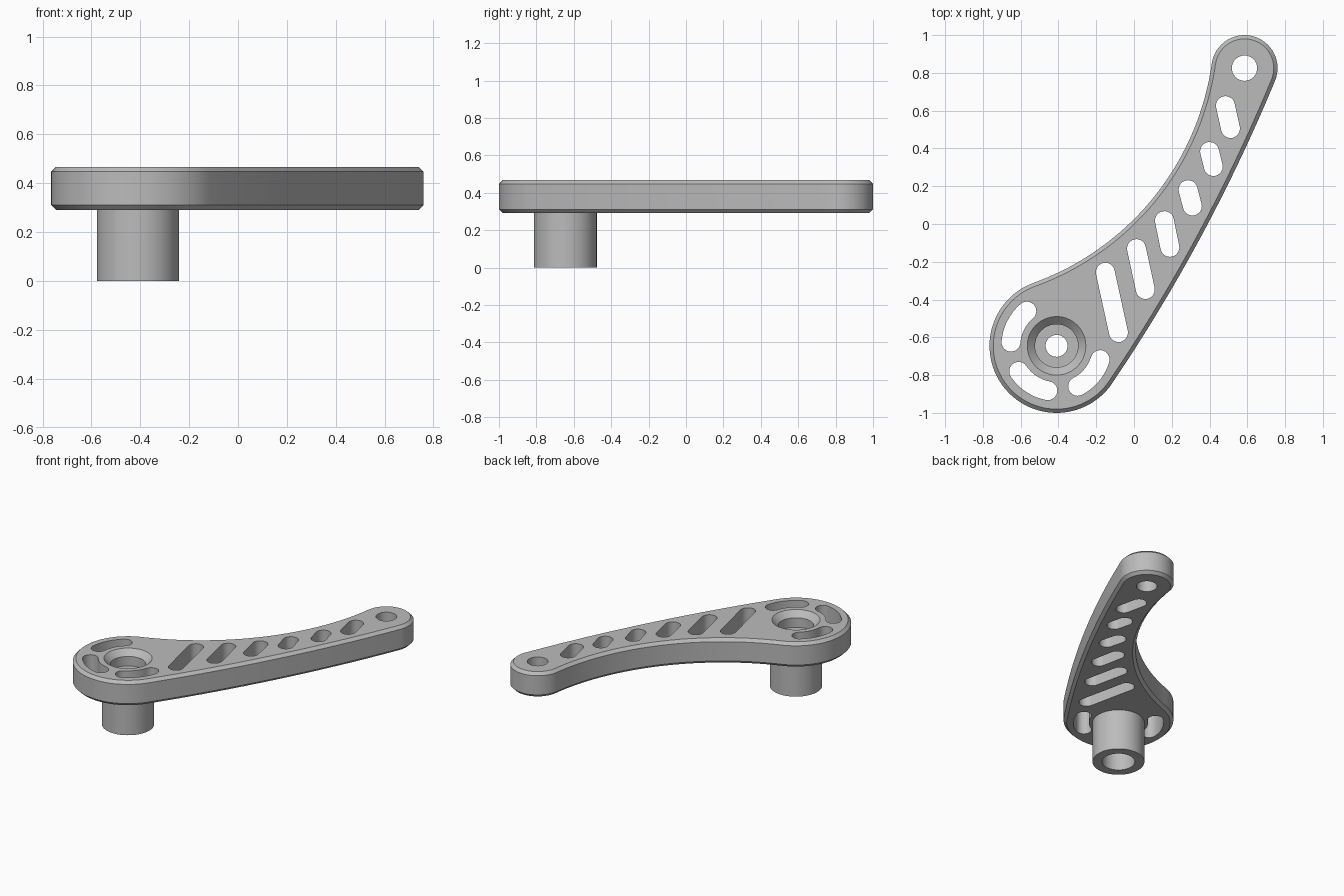
import bpy, bmesh
from math import sin, cos, atan2, sqrt, pi, radians, tau
from mathutils import Vector

cube = bpy.data.objects.get("Cube")
if cube:
    bpy.data.objects.remove(cube)

BIG, SMALL = Vector((-0.41, -0.645)), Vector((0.585, 0.825))
R_BIG, R_SMALL = 0.355, 0.175
R_INNER, R_OUTER = 1.45, 9.0          # concave and bulging side arcs
BOTTOM, TOP, CHAMFER = 0.291, 0.467, 0.02

grey = bpy.data.materials.new("satin grey")
grey.use_nodes = True
grey.diffuse_color = (0.5, 0.5, 0.5, 1)
grey.node_tree.nodes["Principled BSDF"].inputs["Base Color"].default_value = (0.5, 0.5, 0.5, 1)


def arc(c, r, a0, a1, n):
    """Points on an arc, from angle a0 to a1."""
    return [c + r * Vector((cos(a), sin(a)))
            for a in (a0 + (a1 - a0) * i / n for i in range(n + 1))]


def angle(a, b):
    return atan2(b.y - a.y, b.x - a.x)


def make_object(name, bm):
    bmesh.ops.recalc_face_normals(bm, faces=bm.faces)
    mesh = bpy.data.meshes.new(name)
    bm.to_mesh(mesh)
    bm.free()
    mesh.materials.append(grey)
    obj = bpy.data.objects.new(name, mesh)
    bpy.context.collection.objects.link(obj)
    return obj


def add_prism(bm, layers):
    """Stack outlines given as (z, points), closed at both ends."""
    rings = [[bm.verts.new((p.x, p.y, z)) for p in pts] for z, pts in layers]
    for lo, hi in zip(rings, rings[1:]):
        for i in range(len(lo)):
            bm.faces.new((lo[i - 1], lo[i], hi[i], hi[i - 1]))
    bm.faces.new(rings[0][::-1])
    bm.faces.new(rings[-1])


def side_centre(a, b):
    """Centre left of the arm, at distance a and b from the two end circles."""
    d = (SMALL - BIG).length
    u = (SMALL - BIG) / d
    along = (a * a - b * b + d * d) / (2 * d)
    return BIG + u * along + Vector((-u.y, u.x)) * sqrt(a * a - along * along)


def arm_outline(inset):
    """Two end circles joined by tangent arcs, counterclockwise."""
    inner = side_centre(R_INNER + R_BIG, R_INNER + R_SMALL)
    outer = side_centre(R_OUTER - R_BIG, R_OUTER - R_SMALL)
    o0, o1 = angle(outer, BIG), angle(outer, SMALL)
    i0, i1 = angle(inner, BIG), angle(inner, SMALL)
    return (arc(outer, R_OUTER - inset, o0, o1, 24)[:-1]
            + arc(SMALL, R_SMALL - inset, o1, i1 + pi, 32)[:-1]
            + arc(inner, R_INNER + inset, i1, i0, 40)[:-1]
            + arc(BIG, R_BIG - inset, i0 + pi, o0 + tau, 56)[:-1])


def slot_outline(path, r):
    """Rounded slot of half width r along a path."""
    tangents = [(path[min(i + 1, len(path) - 1)] - path[max(i - 1, 0)]).normalized()
                for i in range(len(path))]
    right = [p + r * Vector((t.y, -t.x)) for p, t in zip(path, tangents)]
    left = [p - r * Vector((t.y, -t.x)) for p, t in zip(path, tangents)]
    end = atan2(tangents[-1].y, tangents[-1].x)
    start = atan2(tangents[0].y, tangents[0].x)
    return (right[:-1] + arc(path[-1], r, end - pi / 2, end + pi / 2, 12)
            + left[-2:0:-1] + arc(path[0], r, start + pi / 2, start + 1.5 * pi, 12)[:-1])


# Chamfered arm plate
bm = bmesh.new()
full, small = arm_outline(0), arm_outline(CHAMFER)
add_prism(bm, [(BOTTOM, small), (BOTTOM + CHAMFER, full),
               (TOP - CHAMFER, full), (TOP, small)])
arm = make_object("arm_plate", bm)

# Openings: slanted slots, curved slots round the hub, end hole, hub seat
slots = [((-0.152, -0.255), (-0.082, -0.575)), ((0.013, -0.13), (0.06, -0.347)),
         ((0.161, 0.018), (0.19, -0.124)), ((0.286, 0.182), (0.309, 0.095)),
         ((0.40, 0.384), (0.42, 0.304)), ((0.484, 0.627), (0.511, 0.505))]
outlines = [slot_outline([Vector(a), Vector(b)], 0.05) for a, b in slots]
for k in range(3):
    a = radians(130.5 + 83.5 * k)
    outlines.append(slot_outline(arc(BIG, 0.242, a, a + radians(45), 14), 0.05))
outlines.append(arc(SMALL, 0.067, 0, tau, 40)[:-1])
outlines.append(arc(BIG, 0.155, 0, tau, 64)[:-1])
bm = bmesh.new()
for pts in outlines:
    add_prism(bm, [(BOTTOM - 0.1, pts), (TOP + 0.1, pts)])
cutter = make_object("opening_cutter", bm)
cutter.hide_render = True

cut = arm.modifiers.new("openings", "BOOLEAN")
cut.operation, cut.solver, cut.object = "DIFFERENCE", "EXACT", cutter
bpy.context.view_layer.objects.active = arm
bpy.ops.object.modifier_apply(modifier=cut.name)
bpy.data.objects.remove(cutter)

# Turned hub: countersunk seat above, wide bore below
profile = [(0.155, TOP), (0.114, TOP - 0.04), (0.114, 0.36), (0.058, 0.36),
           (0.058, 0.29), (0.106, 0.29), (0.106, 0), (0.168, 0),
           (0.168, BOTTOM + 0.005), (0.155, BOTTOM + 0.005)]
bm = bmesh.new()
N = 64
rings = [[bm.verts.new((p.x, p.y, z)) for p in arc(BIG, r, 0, tau, N)[:-1]]
         for r, z in profile]
for j in range(len(rings)):
    for i in range(N):
        bm.faces.new((rings[j - 1][i - 1], rings[j - 1][i], rings[j][i], rings[j][i - 1]))
hub = make_object("hub", bm)

# Smooth round walls, crisp edges
for obj in (arm, hub):
    bpy.ops.object.select_all(action="DESELECT")
    obj.select_set(True)
    bpy.context.view_layer.objects.active = obj
    bpy.ops.object.shade_smooth_by_angle(angle=radians(30))
